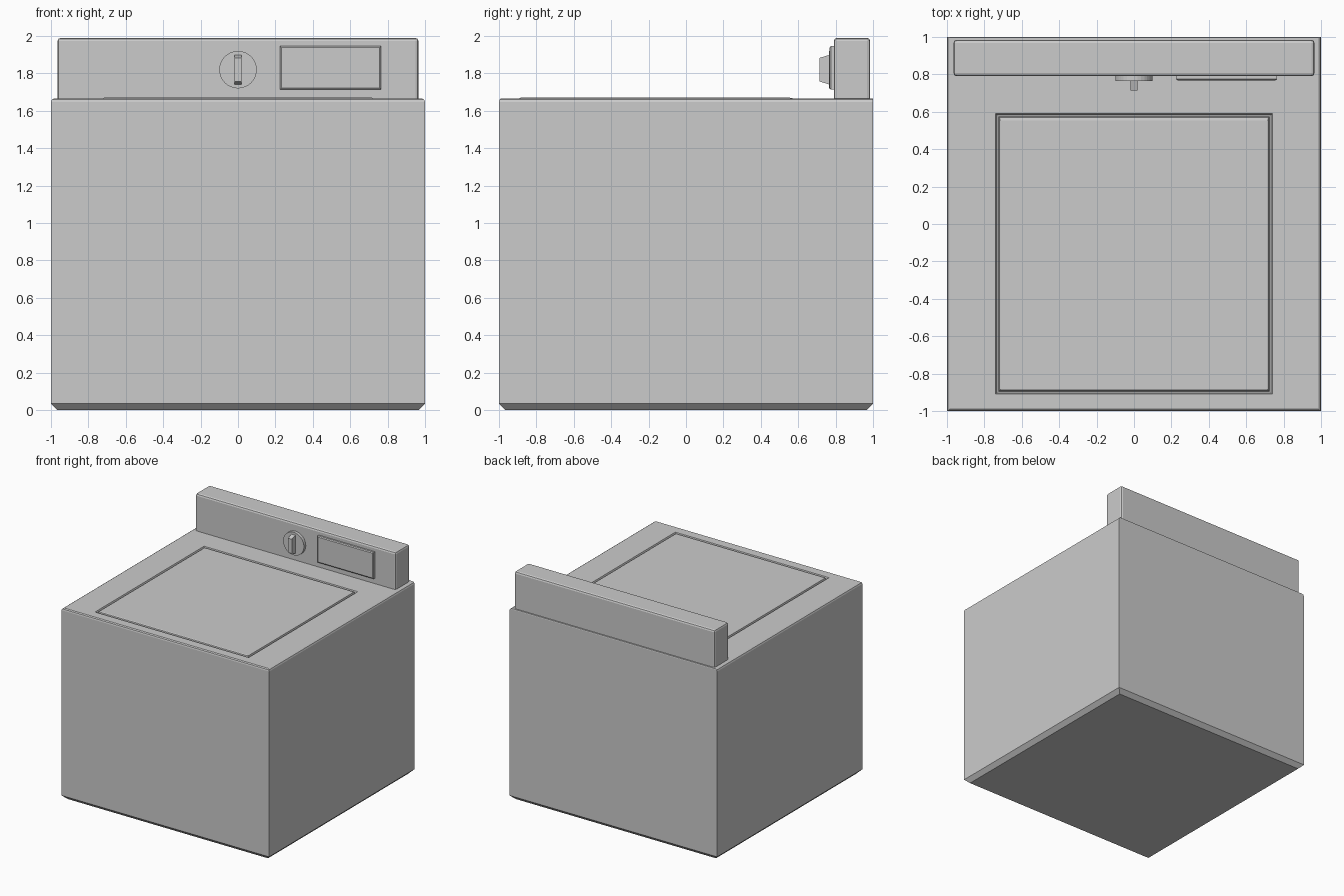
import bpy, bmesh, math

if "Cube" in bpy.data.objects:
    bpy.data.objects.remove(bpy.data.objects["Cube"])


def loft(name, rings):
    """Closed solid skinned through a series of equal-length point rings."""
    bm = bmesh.new()
    loops = [[bm.verts.new(p) for p in ring] for ring in rings]
    n = len(loops[0])
    for a, b in zip(loops, loops[1:]):
        for i in range(n):
            j = (i + 1) % n
            bm.faces.new((a[i], a[j], b[j], b[i]))
    bm.faces.new(loops[0])
    bm.faces.new(loops[-1])
    bmesh.ops.recalc_face_normals(bm, faces=bm.faces)
    mesh = bpy.data.meshes.new(name)
    bm.to_mesh(mesh)
    bm.free()
    obj = bpy.data.objects.new(name, mesh)
    bpy.context.collection.objects.link(obj)
    return obj


def flat_rect(hx, y0, y1, z):
    return [(-hx, y0, z), (hx, y0, z), (hx, y1, z), (-hx, y1, z)]


def upright_rect(cx, cz, hx, hz, y):
    return [(cx - hx, y, cz - hz), (cx + hx, y, cz - hz),
            (cx + hx, y, cz + hz), (cx - hx, y, cz + hz)]


def disc_ring(r, y, n=32):
    return [(r * math.cos(2 * math.pi * i / n), y,
             1.82 + r * math.sin(2 * math.pi * i / n)) for i in range(n)]


# Cabinet: kick chamfer, walls, softened top rim, lid groove and lid
loft("cabinet_and_lid", [
    flat_rect(0.965, -0.965, 0.965, 0.0),
    flat_rect(1.0, -1.0, 1.0, 0.035),
    flat_rect(1.0, -1.0, 1.0, 1.648),
    flat_rect(0.995, -0.997, 1.0, 1.66),
    flat_rect(0.983, -0.988, 0.998, 1.667),
    flat_rect(0.74, -0.91, 0.59, 1.667),
    flat_rect(0.733, -0.903, 0.583, 1.65),
    flat_rect(0.725, -0.895, 0.575, 1.65),
    flat_rect(0.72, -0.89, 0.57, 1.667),
    flat_rect(0.714, -0.883, 0.553, 1.671),
])

# Control console
console = loft("control_console", [flat_rect(0.965, 0.79, 0.985, 1.63),
                                   flat_rect(0.965, 0.79, 0.985, 1.99)])
bevel = console.modifiers.new("edge_bevel", 'BEVEL')
bevel.width = 0.017
bevel.segments = 2

# Dial plate and tapered grip
loft("dial_plate", [disc_ring(0.1, 0.80), disc_ring(0.1, 0.764)])
loft("dial_grip", [upright_rect(0, 1.82, 0.02, 0.08, 0.77),
                   upright_rect(0, 1.82, 0.018, 0.063, 0.714)])

# Display panel
loft("display_panel", [
    upright_rect(0.495, 1.83, 0.27, 0.116, 0.80),
    upright_rect(0.495, 1.83, 0.27, 0.116, 0.774),
    upright_rect(0.495, 1.83, 0.262, 0.108, 0.768),
])
